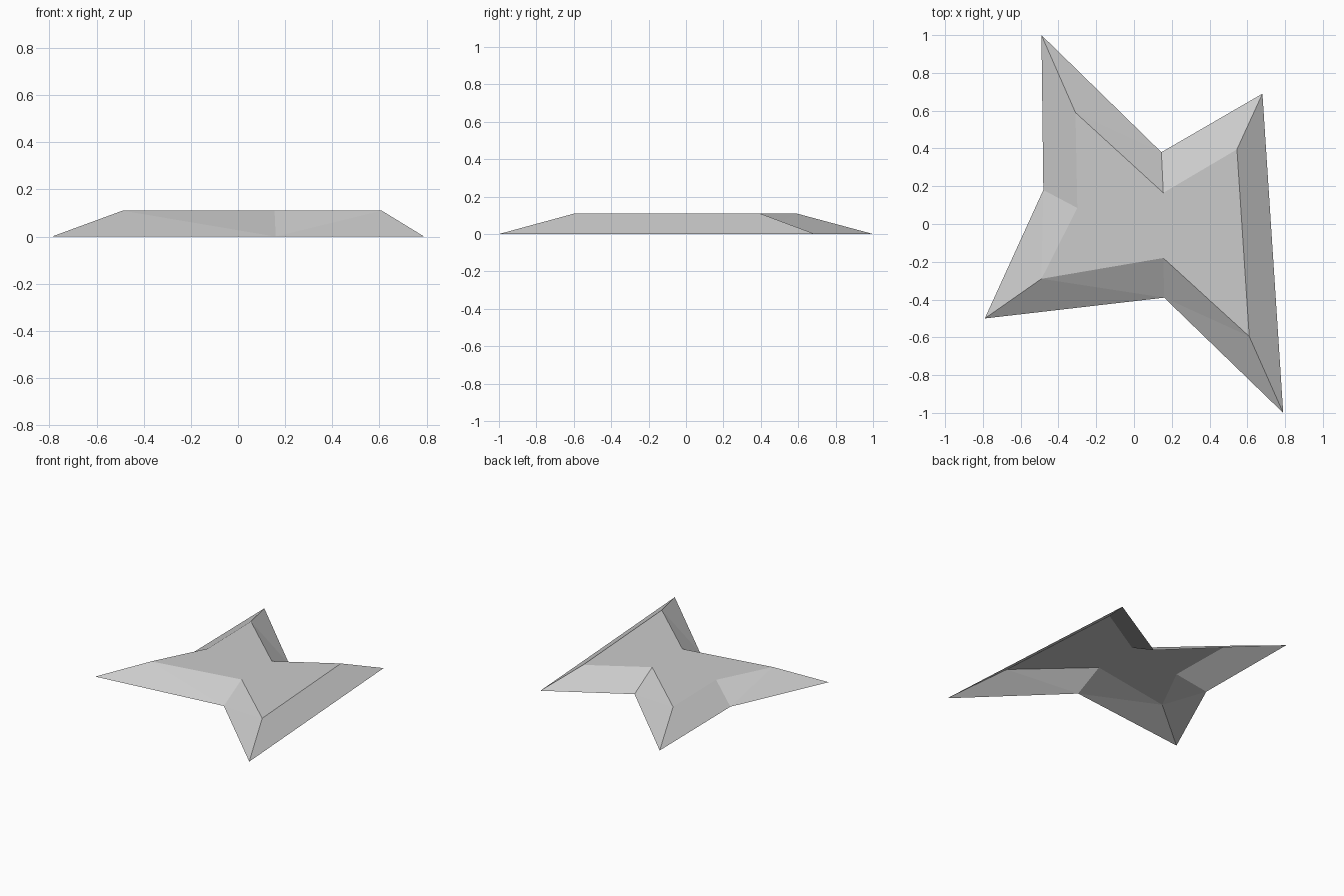
import bpy
import bmesh

# Remove the default cube
cube = bpy.data.objects.get("Cube")
if cube:
    bpy.data.objects.remove(cube, do_unlink=True)

HEIGHT = 0.11

# Each corner of the star: ground point, raised point, whether it is a tip
CORNERS = [
    ((-0.49, 1.00), (-0.31, 0.59), True),
    ((-0.48, 0.18), (-0.30, 0.085), False),
    ((-0.79, -0.50), (-0.49, -0.29), True),
    ((0.16, -0.39), (0.155, -0.18), False),
    ((0.79, -1.00), (0.61, -0.595), True),
    ((0.68, 0.69), (0.545, 0.395), True),
    ((0.145, 0.38), (0.155, 0.165), False),
]

# Plain grey material
grey = bpy.data.materials.new("light_grey")
grey.use_nodes = True
colour = (0.6, 0.6, 0.6, 1.0)
grey.diffuse_color = colour
grey.node_tree.nodes["Principled BSDF"].inputs["Base Color"].default_value = colour

# Star plate, open underneath: flat raised top with sloping sides
bm = bmesh.new()
rim = [bm.verts.new((*ground, 0)) for ground, _, _ in CORNERS]
crown = [bm.verts.new((*raised, HEIGHT)) for _, raised, _ in CORNERS]
bm.faces.new(crown)

# Sloping sides, folded from each raised tip to the neighbouring ground corner
count = len(CORNERS)
for i in range(count):
    j = (i + 1) % count
    if CORNERS[i][2]:
        bm.faces.new((rim[i], rim[j], crown[i]))
        bm.faces.new((rim[j], crown[j], crown[i]))
    else:
        bm.faces.new((rim[i], rim[j], crown[j]))
        bm.faces.new((rim[i], crown[j], crown[i]))

mesh = bpy.data.meshes.new("star_plate")
bm.to_mesh(mesh)
bm.free()
mesh.materials.append(grey)
star = bpy.data.objects.new("star_plate", mesh)
bpy.context.collection.objects.link(star)
